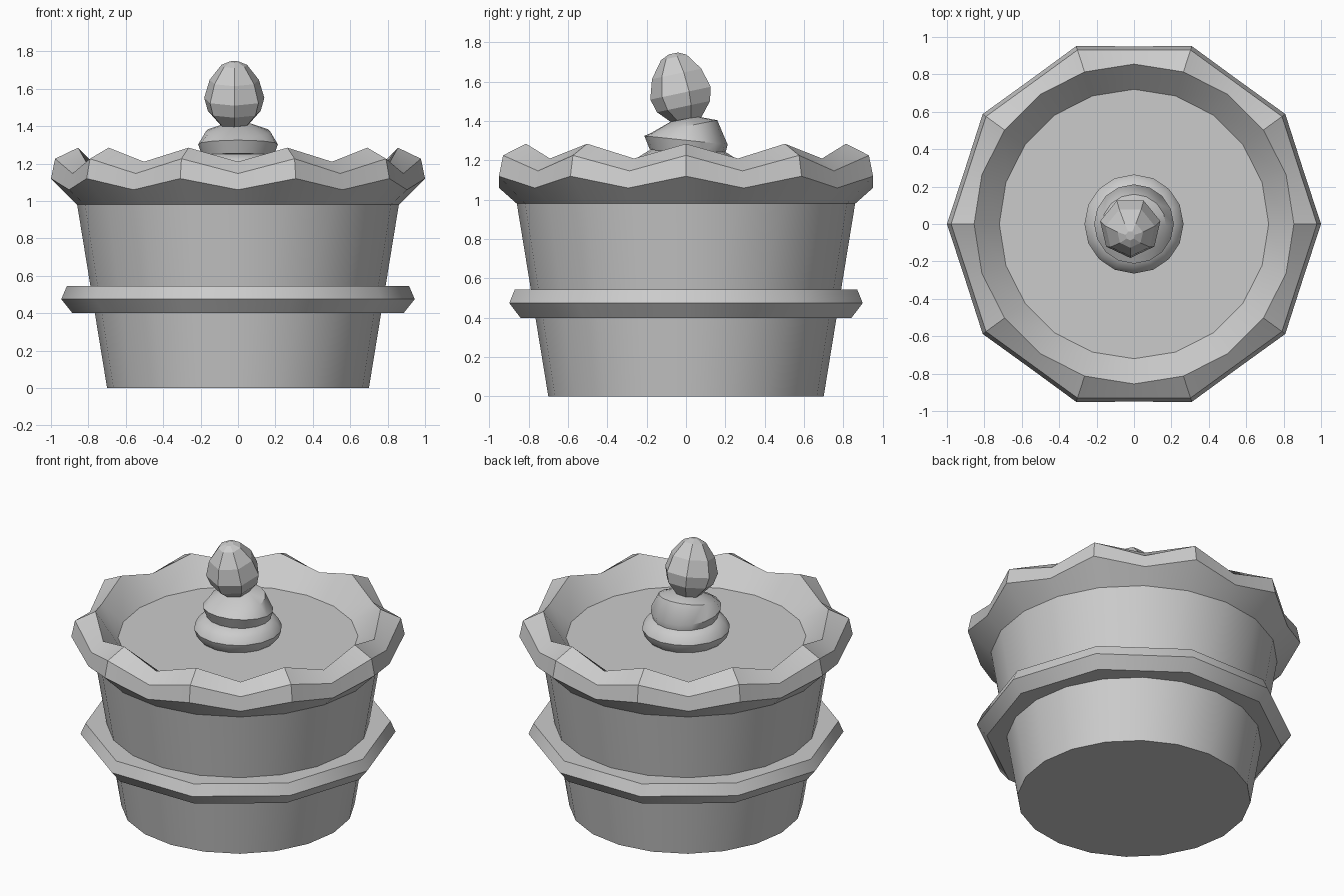
import bpy, bmesh
from math import sin, cos, tan, pi, radians

if "Cube" in bpy.data.objects:
    bpy.data.objects.remove(bpy.data.objects["Cube"])


def loft(name, rings, closed=False, caps=True, smooth=40):
    """Skin a stack of equal-length point rings; closed joins the last ring to the first."""
    bm = bmesh.new()
    rows = [[bm.verts.new(p) for p in ring] for ring in rings]
    n = len(rows[0])
    pairs = list(zip(rows, rows[1:])) + ([(rows[-1], rows[0])] if closed else [])
    for a, b in pairs:
        for i in range(n):
            j = (i + 1) % n
            bm.faces.new((a[i], a[j], b[j], b[i]))
    if caps and not closed:
        bm.faces.new(rows[0][::-1])
        bm.faces.new(rows[-1])
    bmesh.ops.recalc_face_normals(bm, faces=bm.faces)
    mesh = bpy.data.meshes.new(name)
    bm.to_mesh(mesh)
    bm.free()
    ob = bpy.data.objects.new(name, mesh)
    bpy.context.collection.objects.link(ob)
    if smooth:
        bpy.ops.object.select_all(action='DESELECT')
        ob.select_set(True)
        bpy.context.view_layer.objects.active = ob
        bpy.ops.object.shade_smooth_by_angle(angle=radians(smooth))
    return ob


def ring(r, z, n, x=0, y=0, tilt=0, start=0):
    """Regular polygon, its plane tipped about x by tilt degrees."""
    t = radians(tilt)
    pts = []
    for i in range(n):
        a = radians(start) + 2 * pi * i / n
        v = r * sin(a)
        pts.append((x + r * cos(a), y + v * cos(t), z + v * sin(t)))
    return pts


def scallop(peak, valley, n=20):
    """Ring alternating between a peak (r, z) and a valley (r, z)."""
    pts = []
    for i in range(n):
        r, z = valley if i % 2 else peak
        a = 2 * pi * i / n
        pts.append((r * cos(a), r * sin(a), z))
    return pts


# Tapered body, closed by the flat lid
loft("tub_body", [ring(0.70, 0, 20), ring(0.86, 0.98, 20),
                  ring(0.72, 1.11, 20)], smooth=30)

# Scalloped rim flaring out of the body top
loft("scalloped_rim", [
    ring(0.86, 0.98, 20),
    scallop((1.0, 1.12), (0.95, 1.06)),
    scallop((0.978, 1.226), (0.93, 1.147)),
    scallop((0.855, 1.285), (0.855, 1.21)),
    ring(0.72, 1.11, 20)], caps=False)

# Ten-sided band around the body
loft("band", [ring(0.70, 0.40, 10), ring(0.885, 0.40, 10), ring(0.945, 0.475, 10),
              ring(0.915, 0.545, 10), ring(0.70, 0.545, 10)], closed=True)

# Finial foot and slightly crooked collar
loft("finial_foot", [ring(0.22, 1.10, 16), ring(0.25, 1.13, 16), ring(0.265, 1.175, 16),
                     ring(0.245, 1.215, 16), ring(0.19, 1.25, 16)])
loft("finial_collar", [
    ring(0.19, 1.235, 16, y=0.005, tilt=-6),
    ring(0.213, 1.303, 16, tilt=-6),
    ring(0.172, 1.372, 16, y=-0.01, tilt=11),
    ring(0.07, 1.41, 16, y=-0.01, tilt=11)])

# Faceted seven-sided bud, leaning towards the front
lean = 12
bud = [(0.075, 0), (0.145, 0.075), (0.165, 0.145), (0.135, 0.245), (0.07, 0.33), (0.025, 0.35)]
loft("finial_bud", [
    ring(r, 1.402 + h * cos(radians(lean)), 7, x=-0.02,
         y=0.01 - h * sin(radians(lean)), tilt=lean, start=-90)
    for r, h in bud], smooth=0)
